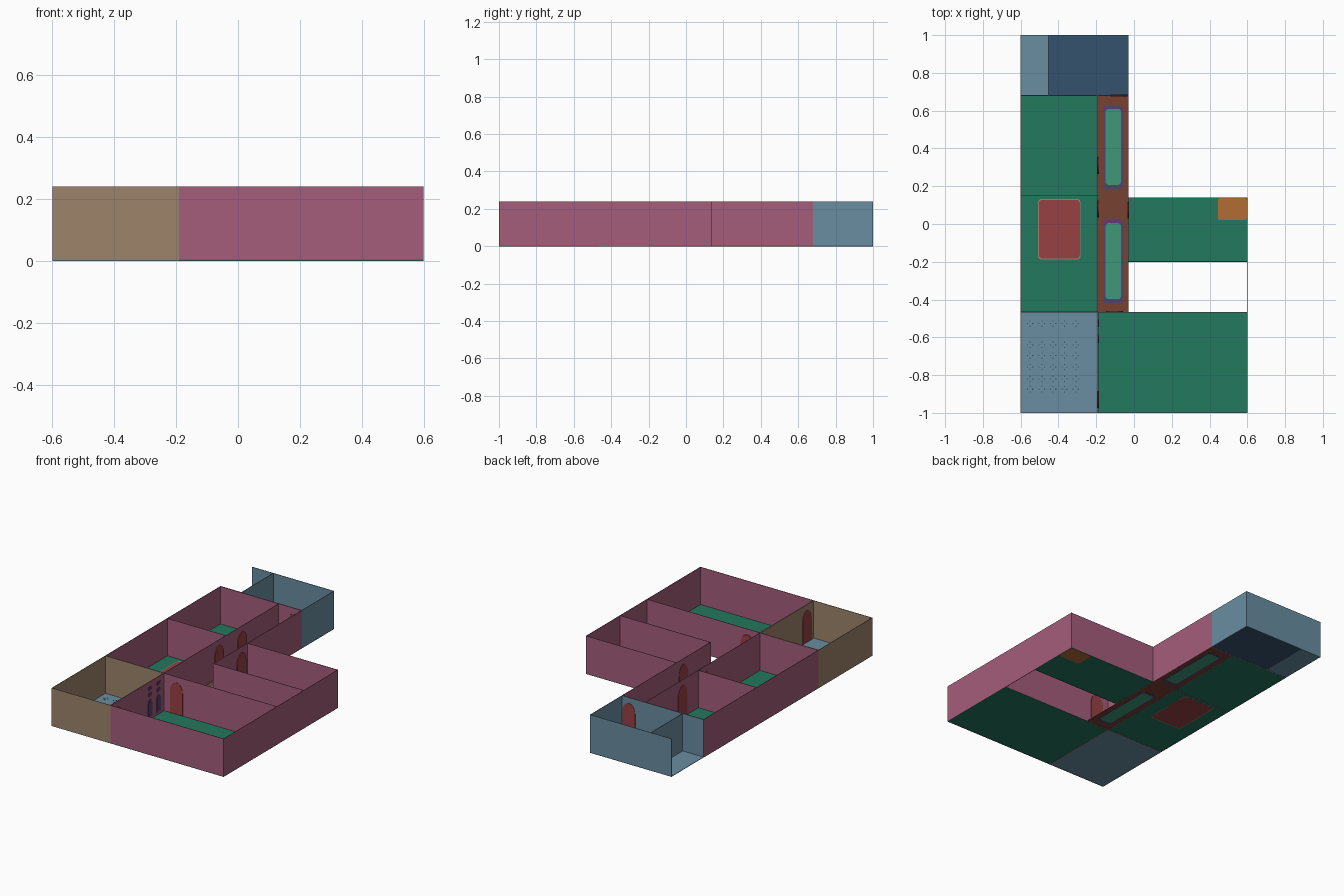
import bpy, math

if "Cube" in bpy.data.objects:
    bpy.data.objects.remove(bpy.data.objects["Cube"])

H = 0.24      # wall height
T = 0.003     # wall skin thickness


def material(name, r, g, b):
    def lin(c):
        c /= 255
        return c / 12.92 if c < 0.04045 else ((c + 0.055) / 1.055) ** 2.4
    m = bpy.data.materials.new(name)
    m.diffuse_color = (lin(r), lin(g), lin(b), 1)
    m.use_nodes = True
    m.node_tree.nodes["Principled BSDF"].inputs["Base Color"].default_value = m.diffuse_color
    return m


GREEN = material("green carpet", 35, 120, 95)
MINT = material("mint rug", 63, 152, 120)
BROWN = material("brown wood", 120, 65, 50)
PURPLE = material("purple trim", 88, 64, 112)
RED = material("brick red", 152, 65, 67)
SKY = material("light blue tile", 105, 141, 161)
NAVY = material("dark blue tile", 52, 82, 109)
PINK = material("pink wall", 164, 93, 123)
ORANGE = material("orange mat", 178, 108, 53)
TAN = material("tan wall", 157, 132, 107)


def prism(name, outline, mat, place):
    """Extrude a 2D outline; place(u, v, k) maps it to 3D, k = 0 or 1 is the side."""
    n = len(outline)
    verts = [place(u, v, k) for k in (0, 1) for u, v in outline]
    faces = [tuple(range(n))[::-1], tuple(range(n, 2 * n))]
    faces += [(i, (i + 1) % n, (i + 1) % n + n, i + n) for i in range(n)]
    me = bpy.data.meshes.new(name)
    me.from_pydata(verts, [], faces)
    me.materials.append(mat)
    ob = bpy.data.objects.new(name, me)
    bpy.context.collection.objects.link(ob)
    # outward normals
    import bmesh
    bm = bmesh.new()
    bm.from_mesh(me)
    bmesh.ops.recalc_face_normals(bm, faces=bm.faces)
    bm.to_mesh(me)
    bm.free()
    return ob


def slab(name, x0, x1, y0, y1, mat, z0=0.001, z1=0.004, r=0.0):
    """Flat floor piece, with rounded corners if r > 0."""
    if r:
        pts = []
        for i, (cx, cy) in enumerate(((x1 - r, y1 - r), (x0 + r, y1 - r),
                                      (x0 + r, y0 + r), (x1 - r, y0 + r))):
            for j in range(5):
                a = math.pi / 2 * (i + j / 4)
                pts.append((cx + r * math.cos(a), cy + r * math.sin(a)))
    else:
        pts = [(x0, y0), (x1, y0), (x1, y1), (x0, y1)]
    return prism(name, pts, mat, lambda u, v, k: (u, v, z1 if k else z0))


def wall(name, axis, pos, a, b, side, mat):
    """Wall on the line axis = pos from a to b, thickened towards side."""
    p = sorted((pos, pos + side * T))
    box = (*p, a, b) if axis == "x" else (a, b, *p)
    slab(name, *box, mat, 0.0, H)


def upright(name, axis, pos, outline, mat, half):
    """Thin upright plate centred on the plane axis = pos."""
    def place(u, v, k):
        d = pos + (half if k else -half)
        return (d, u, v) if axis == "x" else (u, d, v)
    prism(name, outline, mat, place)


def arch(c, w, z0, z1, n=10):
    """Arched outline with a rounded top."""
    spring = z0 + (z1 - z0) * 0.68
    top = [(c + w / 2 * math.cos(math.pi * i / n),
            spring + (z1 - spring) * math.sin(math.pi * i / n)) for i in range(n + 1)]
    return [(c - w / 2, z0), (c + w / 2, z0)] + top


XL, XR, YF, YB = -0.6, 0.6, -1.0, 1.0
HL, HR = -0.19, -0.03          # hallway sides
KY, BY = -0.465, 0.68          # kitchen back line, bathroom front line

# Floors
slab("kitchen_floor", XL, HL, YF, KY, SKY)
slab("living_floor", HL, XR, YF, KY, GREEN)
slab("left_rooms_floor", XL, HL, KY, BY, GREEN)
slab("hall_floor", HL, HR, KY, BY, BROWN)
slab("right_room_floor", HR, XR, -0.2, 0.14, GREEN)
slab("closet_floor", XL, -0.455, BY, YB, SKY)
slab("bath_floor", -0.455, HR, BY, YB, NAVY)

# Rugs and mat, visible from both sides of the thin floor
slab("room_rug_border", -0.508, -0.282, -0.188, 0.133, TAN, 0.0005, 0.005, 0.02)
slab("room_rug", -0.503, -0.287, -0.183, 0.128, RED, 0.0, 0.006, 0.018)
for i, y in enumerate((-0.2, 0.405)):
    slab(f"hall_rug_border_{i}", -0.162, -0.058, y - 0.22, y + 0.22, PURPLE, 0.0005, 0.005, 0.02)
    slab(f"hall_rug_{i}", -0.151, -0.068, y - 0.198, y + 0.205, MINT, 0.0, 0.006, 0.018)
slab("corner_mat", 0.445, XR - T, 0.02, 0.14 - T, ORANGE, 0.0, 0.006, 0.01)

# Small dotted pattern on the kitchen tiles
for cx in (-0.55, -0.488, -0.428, -0.368, -0.308):
    for cy in (-0.527, -0.64, -0.697, -0.757, -0.82, -0.875):
        for dx, dy in ((0.014, 0), (-0.014, 0), (0, 0.014), (0, -0.014)):
            slab("tile_dot", cx + dx - 0.003, cx + dx + 0.003,
                 cy + dy - 0.003, cy + dy + 0.003, NAVY, 0.003, 0.005)

# Kitchen walls
wall("kitchen_front_wall", "y", YF, XL, HL, 1, TAN)
wall("kitchen_left_wall", "x", XL, YF, KY, 1, TAN)
wall("kitchen_back_wall", "y", KY, XL, HL, -1, TAN)
wall("kitchen_right_wall", "x", HL, YF, KY, -1, TAN)

# Living room walls
wall("living_front_wall", "y", YF, HL, XR, 1, PINK)
wall("living_left_wall", "x", HL, YF, KY, 1, PINK)
wall("living_back_wall", "y", KY, HL, XR, -1, PINK)
wall("right_outer_wall", "x", XR, YF, 0.14, -1, PINK)

# Left rooms and hall walls
wall("left_rooms_outer_wall", "x", XL, KY, BY, 1, PINK)
wall("left_rooms_front_wall", "y", KY, XL, HL, 1, PINK)
wall("left_rooms_divider", "y", 0.15, XL, HL, 1, PINK)
wall("left_rooms_back_wall", "y", BY, XL, HR, -1, PINK)
wall("hall_left_wall", "x", HL, KY, BY, -1, PINK)
wall("hall_right_wall", "x", HR, -0.2, BY, -1, PINK)

# Right room walls
wall("right_room_front_wall", "y", -0.2, HR, XR, 1, PINK)
wall("right_room_back_wall", "y", 0.14, HR, XR, -1, PINK)

# Bathroom and open closet walls
wall("bath_front_wall", "y", BY, XL, HR, 1, SKY)
wall("bath_back_wall", "y", YB, XL, HR, -1, SKY)
wall("bath_right_wall", "x", HR, BY, YB, -1, SKY)
wall("bath_partition", "x", -0.455, BY, YB, 1, SKY)

# Arched doors
for name, axis, pos, c in (("living_door", "y", KY, -0.102),
                           ("kitchen_door", "x", HL, -0.93),
                           ("front_bedroom_door", "x", HL, 0.08),
                           ("back_bedroom_door", "x", HL, 0.31),
                           ("right_room_door", "x", HR, 0.075),
                           ("bath_door", "y", BY, -0.08)):
    upright(name, axis, pos, arch(c, 0.09, 0.004, 0.205), RED, 0.0048)

# Purple wall panels in the living room
for i, y in enumerate((-0.61, -0.525)):
    upright(f"wall_panel_{i}", "x", HL + 0.004, arch(y, 0.04, 0.02, 0.13), PURPLE, 0.002)
    for z in (0.15, 0.19):
        sq = [(y - 0.015, z), (y + 0.015, z), (y + 0.015, z + 0.02), (y - 0.015, z + 0.02)]
        upright(f"wall_plaque_{i}", "x", HL + 0.004, sq, PURPLE, 0.002)
